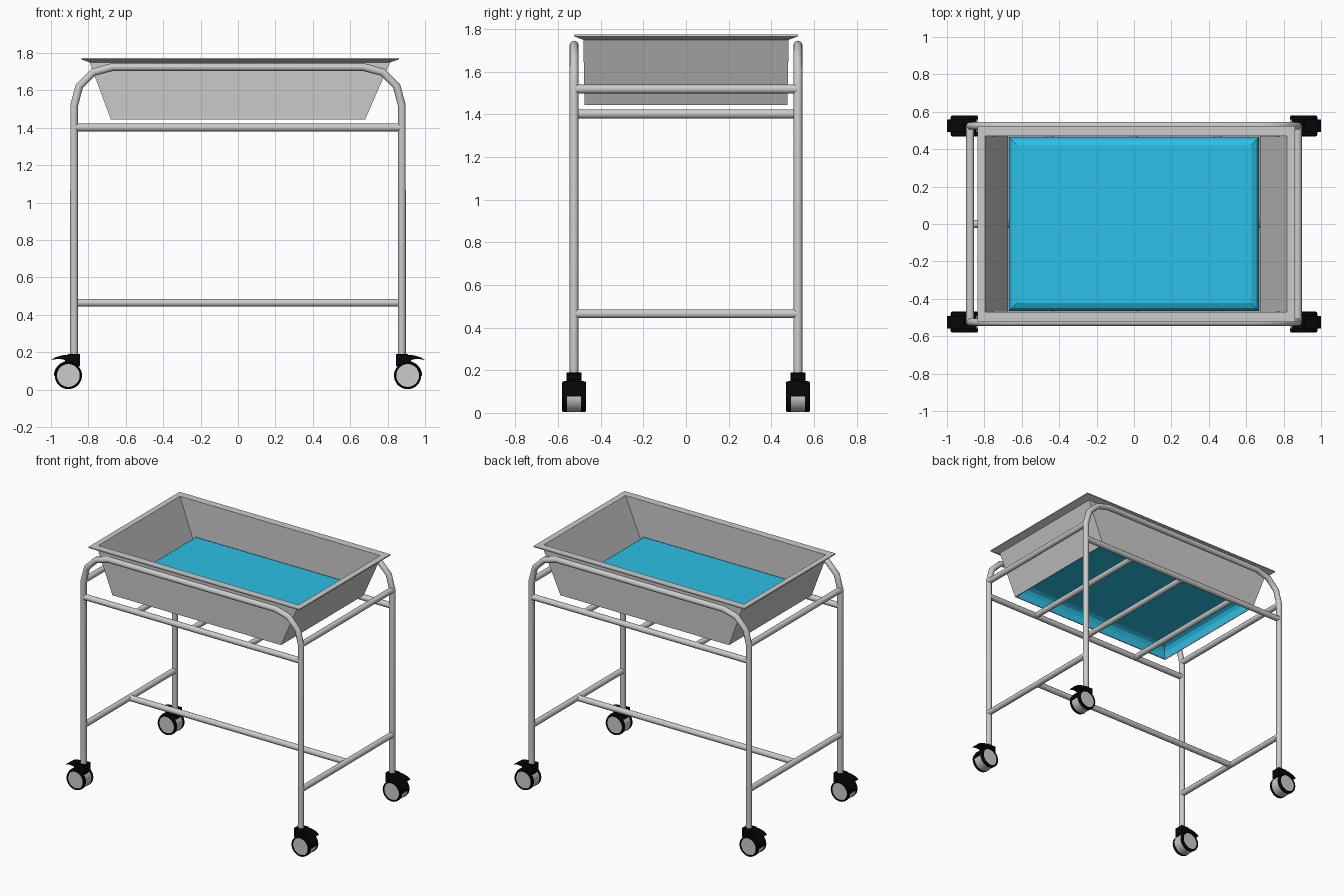
import bpy, bmesh, math

if "Cube" in bpy.data.objects:
    bpy.data.objects.remove(bpy.data.objects["Cube"])

def material(name, color):
    m = bpy.data.materials.new(name)
    m.diffuse_color = color
    m.use_nodes = True
    m.node_tree.nodes["Principled BSDF"].inputs["Base Color"].default_value = m.diffuse_color
    return m

BLACK = material("black_plastic", (0.002, 0.002, 0.002, 1))
BLUE = material("blue_fabric", (0.025, 0.53, 0.8, 1))

def finish(name, bm, mat=None, smooth=False):
    me = bpy.data.meshes.new(name)
    bmesh.ops.recalc_face_normals(bm, faces=bm.faces)
    bm.to_mesh(me)
    bm.free()
    ob = bpy.data.objects.new(name, me)
    bpy.context.collection.objects.link(ob)
    if mat:
        me.materials.append(mat)
    if smooth:
        bpy.ops.object.select_all(action='DESELECT')
        ob.select_set(True)
        bpy.context.view_layer.objects.active = ob
        bpy.ops.object.shade_smooth_by_angle(angle=math.radians(35))
    return ob

def tube(name, pts, r=0.021):
    cu = bpy.data.curves.new(name, 'CURVE')
    cu.dimensions = '3D'
    cu.bevel_depth, cu.bevel_resolution, cu.use_fill_caps = r, 4, True
    sp = cu.splines.new('POLY')
    sp.points.add(len(pts) - 1)
    for p, co in zip(sp.points, pts):
        p.co = (*co, 1)
    ob = bpy.data.objects.new(name, cu)
    bpy.context.collection.objects.link(ob)
    bpy.ops.object.select_all(action='DESELECT')
    ob.select_set(True)
    bpy.context.view_layer.objects.active = ob
    bpy.ops.object.convert(target='MESH')

def rings(bm, levels, close=False):
    # rectangular loops (half x, half y, z, x shift) bridged in order
    loops = [[bm.verts.new((sx * x + dx, sy * y, z)) for sx, sy in
              ((-1, -1), (1, -1), (1, 1), (-1, 1))] for x, y, z, dx in levels]
    for a, b in zip(loops, loops[1:] + (loops[:1] if close else [])):
        for i in range(4):
            j = (i + 1) % 4
            bm.faces.new((a[i], a[j], b[j], b[i]))
    return loops

def extrude_y(name, pts, y0, y1, mat=None):
    # side profile (x, z) extruded along y
    bm = bmesh.new()
    f = bm.faces.new([bm.verts.new((x, y0, z)) for x, z in pts])
    top = bmesh.ops.extrude_face_region(bm, geom=[f], use_keep_orig=True)['geom']
    bmesh.ops.translate(bm, vec=(0, y1 - y0, 0),
                        verts=[v for v in top if isinstance(v, bmesh.types.BMVert)])
    return finish(name, bm, mat)

def lathe_y(name, prof, cx, cy, cz, mat=None, seg=32):
    # closed (radius, y) profile spun around a wheel axle
    bm = bmesh.new()
    loops = []
    for i in range(seg):
        a = 2 * math.pi * i / seg
        loops.append([bm.verts.new((cx + r * math.cos(a), cy + y, cz + r * math.sin(a)))
                      for r, y in prof])
    n = len(prof)
    for i in range(seg):
        p, q = loops[i], loops[(i + 1) % seg]
        for k in range(n):
            m = (k + 1) % n
            bm.faces.new((p[k], p[m], q[m], q[k]))
    bmesh.ops.remove_doubles(bm, verts=bm.verts, dist=0.0003)
    return finish(name, bm, mat, True)

X, Y = 0.876, 0.525

# bent leg hoops and long rails, front and back
for side, y in (("front", -Y), ("back", Y)):
    R, zc = 0.205, 1.52
    arc = [(-(X - R) - R * math.cos(a), zc + R * math.sin(a))
           for a in (math.radians(d) for d in (0, 30, 60, 90))]
    half = [(-X, 0.18)] + arc
    path = half + [(-x, z) for x, z in reversed(half)]
    tube(side + "_leg_hoop", [(x, y, z) for x, z in path])
    tube(side + "_rail", [(-X, y, 1.402), (X, y, 1.402)])

# end bars, lower stretcher and tub slats
for side, x in (("left", -X), ("right", X)):
    for lvl, z in (("upper", 1.519), ("lower", 0.465)):
        tube(f"{side}_{lvl}_end_bar", [(x, -Y, z), (x, Y, z)])
tube("lower_stretcher", [(-X, 0, 0.465), (X, 0, 0.465)])
for i, x in enumerate((-0.45, 0, 0.45)):
    tube(f"tub_slat_{i}", [(x, -Y, 1.402), (x, Y, 1.402)])

# tub: open-bottomed tapered walls with a thin flared rim
bm = bmesh.new()
rings(bm, [(0.68, 0.475, 1.445, 0), (0.803, 0.482, 1.75, 0.01), (0.85, 0.525, 1.766, 0.012),
           (0.85, 0.525, 1.774, 0.012), (0.807, 0.47, 1.774, 0.01),
           (0.674, 0.467, 1.445, 0)], True)
finish("tub", bm)

# mattress: shell with bevelled upper edge, open underneath
bm = bmesh.new()
lp = rings(bm, [(0.67, 0.466, 1.447, 0), (0.668, 0.465, 1.498, 0),
                (0.654, 0.45, 1.523, 0), (0.628, 0.423, 1.536, 0)])
bm.faces.new(lp[-1])
finish("mattress", bm, BLUE)

# casters at the four corners
for sx in (-1, 1):
    for sy in (-1, 1):
        tag = ("left" if sx < 0 else "right") + ("_front" if sy < 0 else "_back")
        cx, cy, cz, r = sx * 0.907, sy * Y, 0.076, 0.073
        # grey wheel core and hub faces
        lathe_y(tag + "_wheel", [(0, -0.05), (0.062, -0.05), (0.062, -0.033), (0.071, -0.033),
                (0.071, 0.033), (0.062, 0.033), (0.062, 0.05), (0, 0.05)], cx, cy, cz)
        # black tyre rings
        for s in (-1, 1):
            lathe_y(f"{tag}_tyre_{'back' if s > 0 else 'front'}",
                    [(0.061, s * 0.033), (r, s * 0.033), (r, s * 0.045),
                     (0.071, s * 0.053), (0.066, s * 0.056), (0.061, s * 0.055)],
                    cx, cy, cz, BLACK)
        # hood over the outward upper side of the wheel
        angs = [math.radians(a) for a in range(0, 121, 12)]
        hood = [(cx + sx * q * math.cos(a), cz + q * math.sin(a))
                for q, seq in ((0.077, angs), (0.07, angs[::-1])) for a in seq]
        extrude_y(tag + "_hood", hood, cy - 0.034, cy + 0.034, BLACK)
        # stem block
        stem = [(0.845, 0.19), (0.91, 0.19), (0.925, 0.165), (0.925, 0.14), (0.845, 0.125)]
        extrude_y(tag + "_stem", [(sx * x, z) for x, z in stem], cy - 0.035, cy + 0.035, BLACK)
        # brake lever
        lever = [(0.9, 0.187), (0.94, 0.184), (0.975, 0.174), (1.0, 0.158),
                 (0.965, 0.165), (0.935, 0.162), (0.9, 0.145)]
        extrude_y(tag + "_brake_lever", [(sx * x, z) for x, z in lever],
                  cy - 0.033, cy + 0.033, BLACK)
